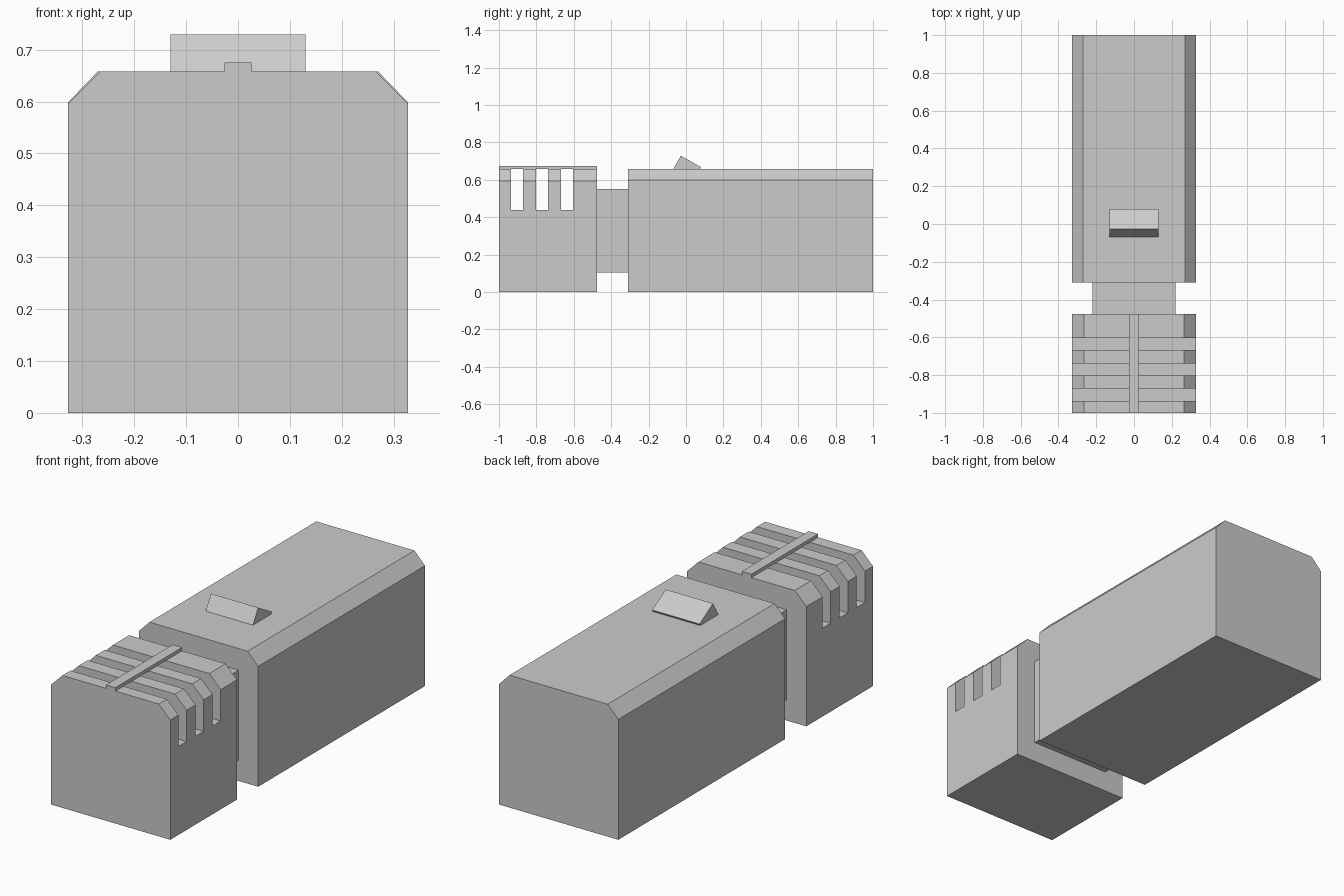
import bpy, bmesh

if "Cube" in bpy.data.objects:
    bpy.data.objects.remove(bpy.data.objects["Cube"])


def prism(name, profile, axis, lo, hi):
    """Extrude a closed 2D profile along axis 'x' (profile is y,z) or 'y' (profile is x,z)."""
    bm = bmesh.new()
    place = (lambda a, b: (lo, a, b)) if axis == 'x' else (lambda a, b: (a, lo, b))
    face = bm.faces.new([bm.verts.new(place(a, b)) for a, b in profile])
    new = bmesh.ops.extrude_face_region(bm, geom=[face])['geom']
    step = (hi - lo, 0, 0) if axis == 'x' else (0, hi - lo, 0)
    bmesh.ops.translate(bm, vec=step, verts=[g for g in new if isinstance(g, bmesh.types.BMVert)])
    bmesh.ops.recalc_face_normals(bm, faces=bm.faces)
    mesh = bpy.data.meshes.new(name)
    bm.to_mesh(mesh)
    bm.free()
    obj = bpy.data.objects.new(name, mesh)
    bpy.context.collection.objects.link(obj)
    return obj


def rect(a0, a1, b0, b1):
    return [(a0, b0), (a1, b0), (a1, b1), (a0, b1)]


def chamfered(half, top_half, shoulder, top):
    return [(-half, 0), (half, 0), (half, shoulder), (top_half, top),
            (-top_half, top), (-half, shoulder)]


TOP = 0.658

# long rear body and the narrow neck joining it to the front block
prism("rear_body", chamfered(0.328, 0.27, 0.598, TOP), 'y', -0.31, 1.0)
prism("neck", rect(-0.22, 0.22, 0.104, 0.55), 'y', -0.48, -0.305)

# front block with three slots running right across it
front = prism("front_block", chamfered(0.328, 0.265, 0.595, TOP), 'y', -1.0, -0.476)
for i in range(3):
    y = -0.936 + 0.134 * i
    cutter = prism(f"slot_cutter_{i + 1}", rect(y, y + 0.064, 0.439, 0.8), 'x', -0.5, 0.5)
    cutter.hide_render = True
    cutter.hide_viewport = True
    cut = front.modifiers.new(f"slot_{i + 1}", 'BOOLEAN')
    cut.operation = 'DIFFERENCE'
    cut.solver = 'EXACT'
    cut.object = cutter

# thin rail bridging the slots
prism("top_rail", rect(-0.026, 0.026, TOP, 0.675), 'y', -1.0, -0.476)

# tilted wedge standing on the rear body
prism("top_wedge", [(-0.074, 0.648), (-0.027, 0.729), (0.08, 0.668), (0.068, 0.648)],
      'x', -0.13, 0.13)
